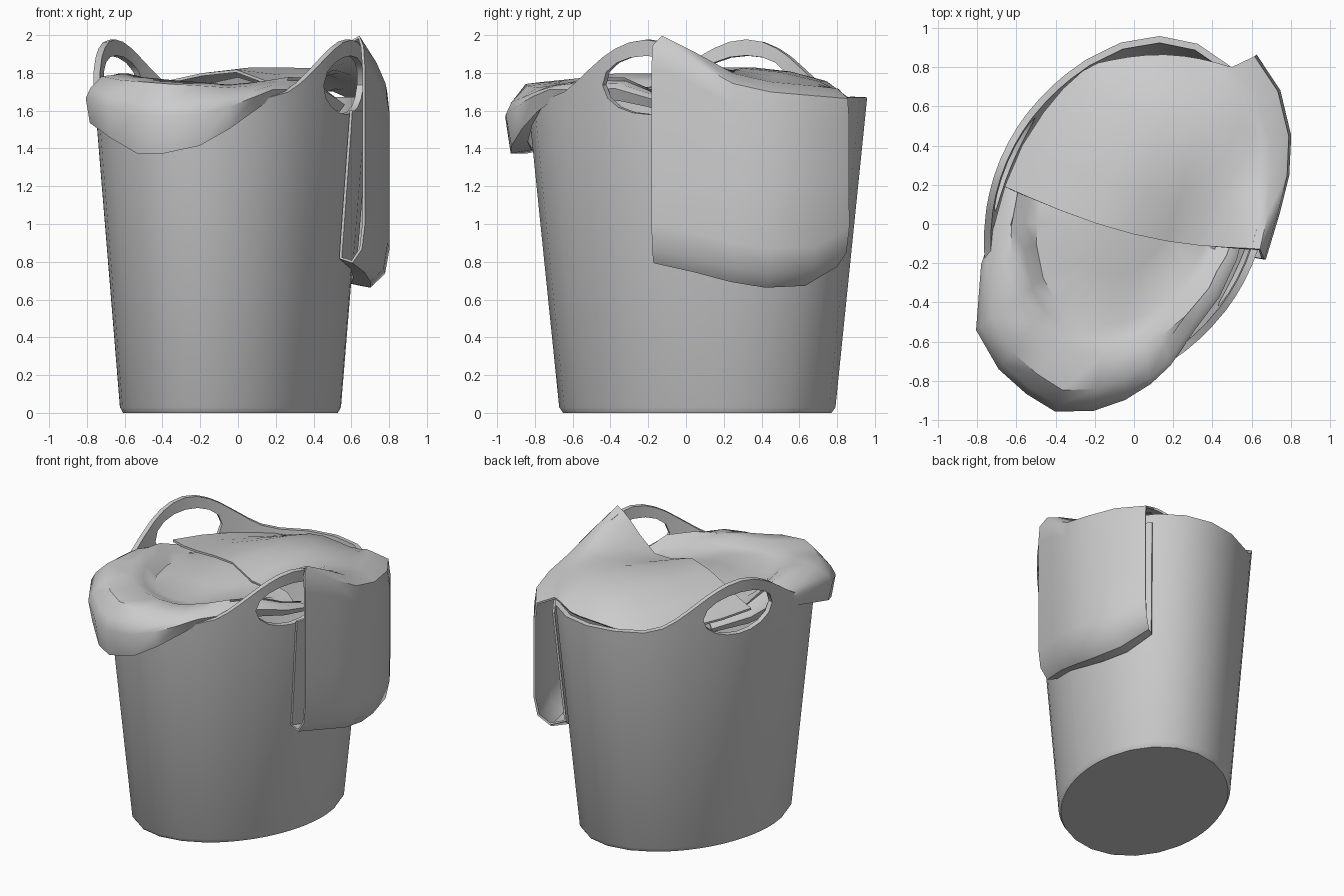
import bpy, bmesh, math
from mathutils import Vector

cube = bpy.data.objects.get("Cube")
if cube:
    bpy.data.objects.remove(cube)

GREY = (0.6, 0.6, 0.6, 1)
grey = bpy.data.materials.new("plain grey")
grey.use_nodes = True
grey.diffuse_color = GREY
grey.node_tree.nodes["Principled BSDF"].inputs["Base Color"].default_value = GREY

# Oval plan of the basket: short axis (handles) and long axis
CENTRE = Vector((-0.04, 0.06, 0))
SHORT, LONG = 0.674, 0.934
TILT = math.radians(-23)
U = Vector((math.cos(TILT), math.sin(TILT), 0))
V = Vector((-math.sin(TILT), math.cos(TILT), 0))
RIM = 1.67


def oval(t, scale, z):
    p = CENTRE + U * (SHORT * scale * math.cos(t)) + V * (LONG * scale * math.sin(t))
    return Vector((p.x, p.y, z))


def oval_angle(x, y):
    d = Vector((x, y, 0)) - CENTRE
    return math.atan2(d.dot(V) / LONG, d.dot(U) / SHORT)


def wall_scale(z):
    return 0.81 + 0.19 * z / RIM


def smoothstep(x):
    x = min(max(x, 0), 1)
    return x * x * (3 - 2 * x)


def finish(name, bm, thickness, offset):
    bmesh.ops.remove_doubles(bm, verts=bm.verts, dist=0.0005)
    mesh = bpy.data.meshes.new(name)
    bm.to_mesh(mesh)
    bm.free()
    mesh.materials.append(grey)
    obj = bpy.data.objects.new(name, mesh)
    bpy.context.collection.objects.link(obj)
    bpy.ops.object.select_all(action='DESELECT')
    obj.select_set(True)
    bpy.context.view_layer.objects.active = obj
    solid = obj.modifiers.new("thickness", 'SOLIDIFY')
    solid.thickness = thickness
    solid.offset = offset
    bpy.ops.object.modifier_apply(modifier=solid.name)
    bpy.ops.object.shade_smooth_by_angle(angle=math.radians(42))


def loft(bm, columns, closed=False, gaps=()):
    """Join columns of points with quads, leaving out the row numbers in gaps."""
    grid = [[bm.verts.new(p) for p in col] for col in columns]
    for i in range(len(grid) if closed else len(grid) - 1):
        a, b = grid[i], grid[(i + 1) % len(grid)]
        for j in range(len(a) - 1):
            if j not in gaps:
                bm.faces.new((a[j], b[j], b[j + 1], a[j + 1]))
    return grid


# Basket with two arched handles and oval grip holes
HOLE = 0.29
half = [0, 0.1, 0.19, 0.26, HOLE, 0.4, 0.5, 0.6, 0.75, 1.0, 1.28]
offsets = [-a for a in reversed(half[1:])] + half + [math.pi / 2]
columns = []
for side in (0, math.pi):
    for a in offsets:
        arch = (1 + math.cos(math.pi * min(abs(a) / 0.75, 1))) / 2
        top = RIM + 0.305 * arch
        grip = 0.155 * math.sqrt(max(0, 1 - (a / HOLE) ** 2))
        mid = min(1.735, top - 0.06)
        zs = [0.03, mid - grip, mid + grip, top]
        t = side + a
        columns.append([oval(t, 0.79, 0)] + [oval(t, wall_scale(z), z) for z in zs])
bm = bmesh.new()
grid = loft(bm, columns, closed=True, gaps=(2,))
bm.faces.new([col[0] for col in reversed(grid)])
finish("basket", bm, 0.035, -1)

# Front cloth bulging over the rim: angle, outer scale, hem height, crest height
folds = [
    (-3.35, 0.91, 1.60, 1.66), (-3.0, 0.92, 1.60, 1.70), (-2.75, 0.94, 1.62, 1.77),
    (-2.55, 1.02, 1.62, 1.79), (-2.22, 1.14, 1.54, 1.79), (-1.95, 1.135, 1.46, 1.77),
    (-1.71, 1.13, 1.38, 1.76), (-1.49, 1.15, 1.38, 1.75), (-1.25, 1.12, 1.42, 1.74),
    (-1.05, 1.085, 1.51, 1.73), (-0.88, 1.05, 1.60, 1.74), (-0.73, 1.01, 1.67, 1.75),
    (-0.5, 0.93, 1.65, 1.77), (-0.25, 0.92, 1.66, 1.77), (0, 0.90, 1.62, 1.70),
    (0.2, 0.88, 1.60, 1.66),
]
columns = []
for t, out, hem, crest in folds:
    columns.append([
        oval(t, min(out - 0.03, 1.0), hem + 0.02),
        oval(t, out - 0.03, hem),
        oval(t, out, hem + 0.5 * (crest - hem)),
        oval(t, out - 0.035, crest - 0.3 * (crest - hem)),
        oval(t, out - 0.12, crest - 0.015),
        oval(t, 0.82, crest),
        oval(t, 0.73, crest - 0.04),
        oval(t, 0.64, 1.68),
        oval(t, 0.35, 1.71),
        CENTRE + V * 0.1 + Vector((0, 0, 1.77)),
    ])
bm = bmesh.new()
loft(bm, columns)
finish("front_cloth", bm, 0.015, 0)

# Back cloth: left end, middle height, crest on the rim, outer line, lower edge, sideways bow
strips = [
    ((-0.66, 0.19, 1.71), 1.81, (0.64, -0.13, 1.99), (0.665, -0.18), 0.80, -0.08),
    ((-0.57, 0.40, 1.69), 1.82, (0.68, 0.05, 1.90), (0.735, 0.05), 0.75, -0.06),
    ((-0.46, 0.57, 1.67), 1.82, (0.69, 0.25, 1.79), (0.785, 0.25), 0.70, -0.04),
    ((-0.36, 0.69, 1.65), 1.80, (0.69, 0.45, 1.745), (0.795, 0.45), 0.67, -0.02),
    ((-0.26, 0.78, 1.64), 1.75, (0.61, 0.66, 1.725), (0.74, 0.68), 0.68, 0.02),
    ((-0.18, 0.82, 1.63), 1.66, (0.50, 0.80, 1.71), (0.62, 0.86), 0.78, 0.05),
]
columns = []
for left, middle, crest, outer, low, bow in strips:
    left, crest = Vector(left), Vector(crest)
    dip = 0.45 * max(0, crest.z - 1.79)
    col = []
    for f in (0, 0.1, 0.22, 0.36, 0.5, 0.64, 0.76, 0.86, 0.92, 0.96, 1):
        p = left.lerp(crest, f)
        p.y += bow * math.sin(math.pi * f)
        p.z = left.z + (middle - left.z) * smoothstep(f / 0.5)
        p.z += (crest.z - middle) * smoothstep((f - 0.72) / 0.28)
        p.z -= dip * math.sin(math.pi * max(0, f - 0.5) / 0.5)
        col.append(p)
    # Flap hanging outside, folded back up against the basket wall
    t = oval_angle(0.9 * outer[0], outer[1])
    inner = [oval(t, wall_scale(z) + 0.02, z) for z in (low + 0.02, low + 0.15, 1.3, 1.6)]
    edge = Vector((outer[0], outer[1], 0))

    def hang(z, pull=0.0):
        p = edge.lerp(inner[0], pull)
        return Vector((p.x, p.y, z))

    col += [hang(crest.z - 0.05, 0.06), hang(crest.z - 0.16), hang(1.2), hang(low + 0.2),
            hang(low + 0.07, 0.12), hang(low, 0.5)] + inner
    columns.append(col)
bm = bmesh.new()
loft(bm, columns)
finish("back_cloth", bm, 0.015, 0)
